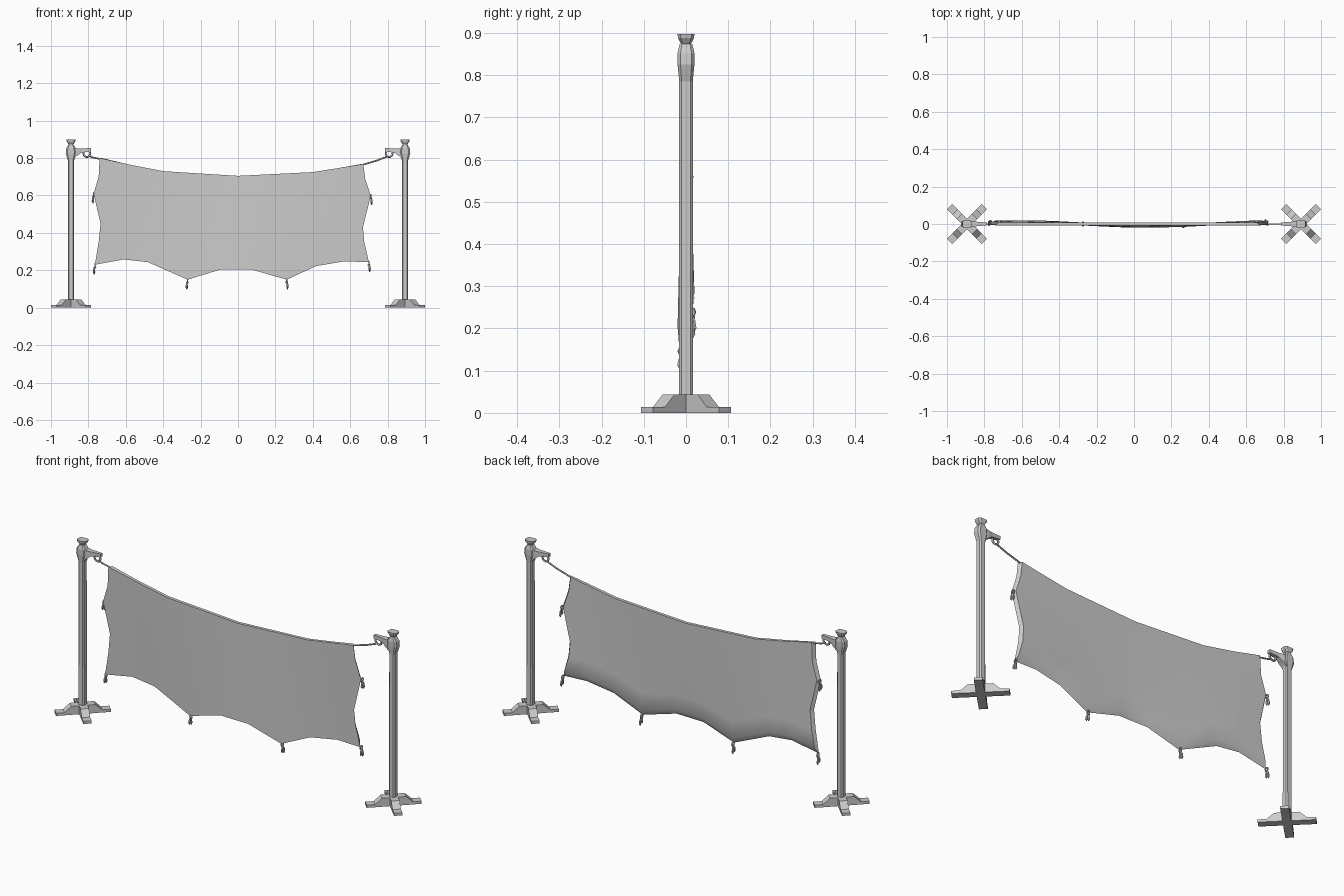
import bpy, bmesh, math
from mathutils import Vector, Matrix

if "Cube" in bpy.data.objects:
    bpy.data.objects.remove(bpy.data.objects["Cube"])


def make(name, verts, faces, smooth=False):
    me = bpy.data.meshes.new(name)
    me.from_pydata([tuple(v) for v in verts], [], faces)
    bm = bmesh.new()
    bm.from_mesh(me)
    bmesh.ops.recalc_face_normals(bm, faces=bm.faces)
    bm.to_mesh(me)
    bm.free()
    ob = bpy.data.objects.new(name, me)
    bpy.context.collection.objects.link(ob)
    if smooth:
        bpy.ops.object.select_all(action='DESELECT')
        ob.select_set(True)
        bpy.context.view_layer.objects.active = ob
        bpy.ops.object.shade_smooth_by_angle(angle=math.radians(35))
    return ob


def loft(name, rings, closed=False, smooth=False):
    """Bridge equal-length rings; cap the ends or join last to first."""
    n, m = len(rings[0]), len(rings)
    faces = []
    for i in range(m if closed else m - 1):
        a, b = i * n, ((i + 1) % m) * n
        faces += [(a + j, a + (j + 1) % n, b + (j + 1) % n, b + j) for j in range(n)]
    if not closed:
        faces += [tuple(range(n)), tuple(range((m - 1) * n, m * n))]
    return make(name, [p for r in rings for p in r], faces, smooth)


def octagon(cx, z, hx, hy, c=0.35):
    a, b = hx * (1 - c), hy * (1 - c)
    return [(cx + x, y, z) for x, y in ((hx, -b), (hx, b), (a, hy), (-a, hy),
                                        (-hx, b), (-hx, -b), (-a, -hy), (a, -hy))]


def tube(name, pts, r, sides=6):
    pts = [Vector(p) for p in pts]
    rings = []
    for i, p in enumerate(pts):
        d = (pts[min(i + 1, len(pts) - 1)] - pts[max(i - 1, 0)]).normalized()
        s = d.cross(Vector((0, 1, 0))).normalized()
        t = d.cross(s)
        rr = r[i] if isinstance(r, (list, tuple)) else r
        rings.append([p + rr * (math.cos(k * math.tau / sides) * s +
                                math.sin(k * math.tau / sides) * t) for k in range(sides)])
    return loft(name, rings)


def torus(name, c, R, r, rot=None, n=10, k=5):
    rot = rot or Matrix.Identity(3)
    rings = []
    for i in range(n):
        a = i * math.tau / n
        ring = []
        for j in range(k):
            b = j * math.tau / k
            q = R + r * math.cos(b)
            ring.append(Vector(c) + rot @ Vector((q * math.cos(a), r * math.sin(b), q * math.sin(a))))
        rings.append(ring)
    return loft(name, rings, closed=True)


# Posts with crossed feet, hook arms and rings
PX = 0.893
for s, side in ((-1, "left"), (1, "right")):
    px = s * PX
    loft(side + "_post", [octagon(px, z, hx, hy) for z, hx, hy in (
        (0.0, .017, .017), (0.785, .016, .016), (0.825, .028, .02),
        (0.852, .026, .02), (0.874, .012, .015), (0.875, .014, .012), (0.888, .023, .019),
        (0.898, .025, .02))])
    for k, ang in enumerate((45, 135)):
        prof = [(-.131, 0), (.131, 0), (.131, .014), (.09, .014), (.058, .044),
                (-.058, .044), (-.09, .014), (-.131, .014)]
        R = Matrix.Rotation(math.radians(ang), 3, 'Z')
        loft(f"{side}_foot_{k + 1}", [[R @ Vector((r, w, z)) + Vector((px, 0, 0))
                                       for r, z in prof] for w in (-.02, .02)])
    # tapered bracket: four-cornered sections from post to tip
    loft(side + "_hook_arm", [[(s * x, -h, lo), (s * x, h, lo), (s * x, h, hi), (s * x, -h, hi)]
                              for x, h, lo, hi in ((.885, .016, .79, .855), (.86, .016, .812, .852),
                                                   (.835, .011, .83, .852), (.785, .008, .836, .853))])
    torus(side + "_ring", (s * .808, 0, .824), .018, .0055)

# Cloth banner outline (x, z)
TOP = [(-.74, .80), (-.57, .763), (-.4, .73), (0, .705), (.4, .725), (.67, .768)]
BOT = [(-.765, .23), (-.61, .258), (-.48, .243), (-.27, .15), (-.09, .205), (.07, .205),
       (.26, .15), (.43, .228), (.57, .248), (.70, .243)]
LEFT = [(-.74, .80), (-.745, .70), (-.772, .61), (-.735, .45), (-.745, .35), (-.765, .23)]
RIGHT = [(.67, .768), (.68, .69), (.71, .60), (.668, .43), (.675, .35), (.70, .243)]


def knots(pts, ax):
    return [(p[ax] - pts[0][ax]) / (pts[-1][ax] - pts[0][ax]) for p in pts]


def sample(pts, ax, t):
    k = knots(pts, ax)
    for i in range(len(k) - 1):
        if t <= k[i + 1] + 1e-6:
            return Vector(pts[i]).lerp(Vector(pts[i + 1]), (t - k[i]) / (k[i + 1] - k[i]))
    return Vector(pts[-1])


def merged(a, b, ax):
    out = []
    for t in sorted(knots(a, ax) + knots(b, ax)):
        if not out or t - out[-1] > .012:
            out.append(t)
    out[-1] = 1.0
    return out


def coons(u, v):
    t, b = sample(TOP, 0, u), sample(BOT, 0, u)
    l, r = sample(LEFT, 1, v), sample(RIGHT, 1, v)
    c = [Vector(p) for p in (TOP[0], TOP[-1], BOT[0], BOT[-1])]
    return (t * (1 - v) + b * v + l * (1 - u) + r * u - c[0] * (1 - u) * (1 - v)
            - c[1] * u * (1 - v) - c[2] * (1 - u) * v - c[3] * u * v)


US, VS = merged(TOP, BOT, 0), merged(LEFT, RIGHT, 1)
nu, nv = len(US), len(VS)
verts, faces = [], []
for layer in (0, 1):
    for v in VS:
        for u in US:
            p = coons(u, v)
            wave = -.012 * v * math.cos((p.x - .07) * 4.6)
            y = wave + (-.008 if layer == 0 else .008)
            if layer:  # back layer is cut slightly shorter
                if v == 1: p.y += .028
                if u == 0: p.x += .012
                if u == 1: p.x -= .012
            verts.append((p.x, y, p.y))
N = nu * nv
for o in (0, N):
    faces += [(o + j * nu + i, o + j * nu + i + 1, o + (j + 1) * nu + i + 1, o + (j + 1) * nu + i)
              for j in range(nv - 1) for i in range(nu - 1)]
rim = ([i for i in range(nu)] + [j * nu + nu - 1 for j in range(1, nv)]
       + [(nv - 1) * nu + i for i in range(nu - 2, -1, -1)] + [j * nu for j in range(nv - 2, 0, -1)])
faces += [(a, b, b + N, a + N) for a, b in zip(rim, rim[1:] + rim[:1])]
make("cloth_banner", verts, faces, smooth=True)

# Ropes from rings to the upper cloth corners
tube("left_rope", [(-.803, 0, .813), (-.775, 0, .803), (-.735, 0, .795)], .0045)
tube("right_rope", [(.803, 0, .81), (.74, 0, .786), (.665, 0, .764)], .0045)

# Knotted tassels along the edges
flat = Matrix.Rotation(math.pi / 2, 3, 'X')
for i, (x, z) in enumerate((LEFT[2], BOT[0], BOT[3], BOT[6], RIGHT[2], BOT[9])):
    lean = .004 if x > 0 else -.004
    y = -.012 * math.cos((x - .07) * 4.6) * (.4 if z > .5 else 1)
    torus(f"tassel_loop_{i + 1}", (x, y, z - .004), .009, .0035, Matrix.Rotation(math.pi / 2, 3, 'Z'), 8)
    torus(f"tassel_knot_{i + 1}", (x, y, z - .014), .004, .004, flat, 8)
    for k, d in enumerate((-.006, .006)):
        tube(f"tassel_strand_{i + 1}_{k + 1}", [(x, y, z - .012), (x + lean, y + d, z - .025),
             (x + lean, y + d * 1.3, z - .036 - .006 * k), (x + lean, y + d * 1.1, z - .046 - .006 * k)],
             [.004, .005, .006, .002])
